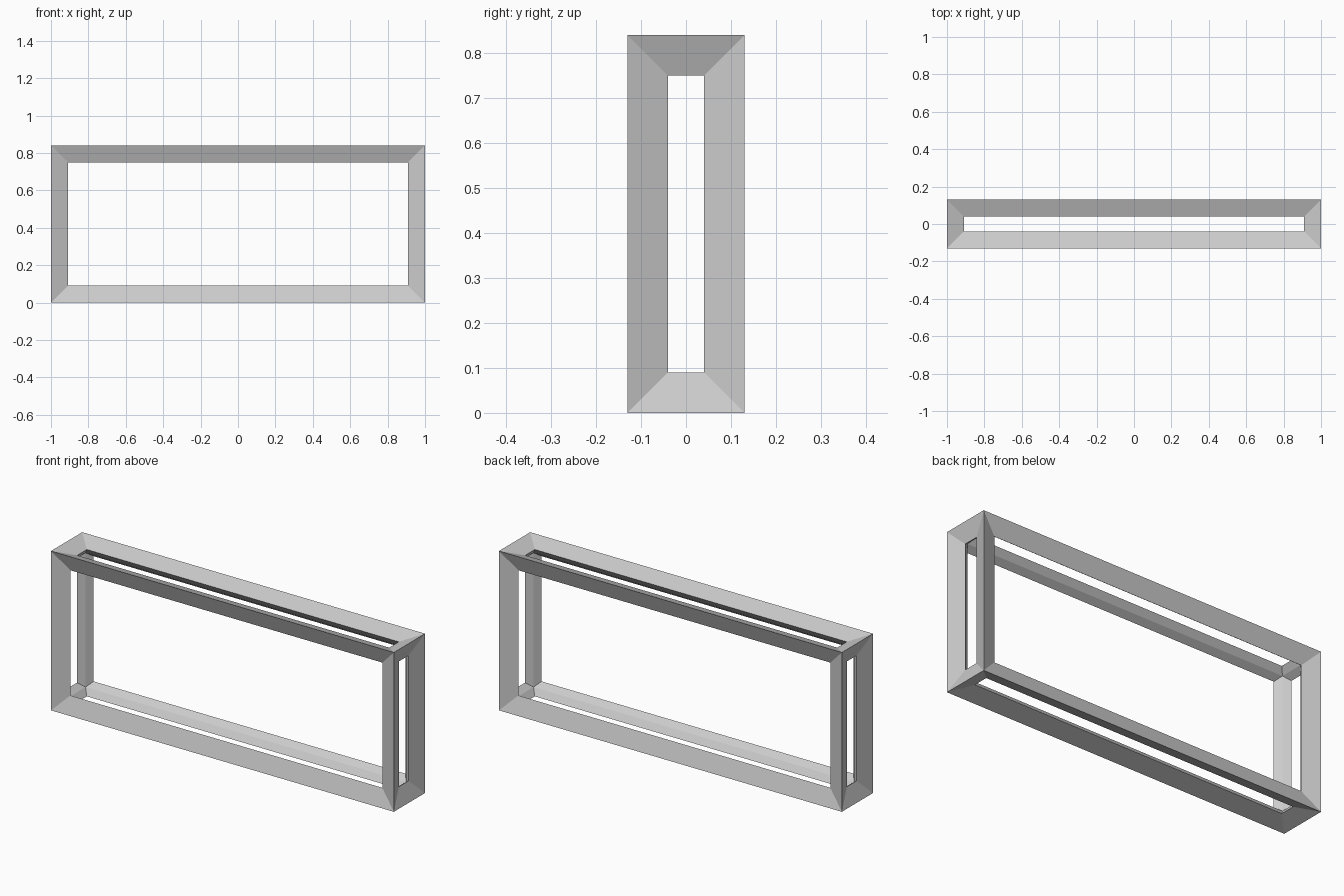
import bpy
import bmesh
import math
from mathutils import Matrix

if "Cube" in bpy.data.objects:
    bpy.data.objects.remove(bpy.data.objects["Cube"])

W, D, H = 2.0, 0.26, 0.84      # overall size
BAR = 0.09                     # visible bar width
# The modifier pushes corners out by T/2 along the diagonal and insets faces by T/2
T = BAR / (0.5 + 0.5 / math.sqrt(3))
GROW = T / math.sqrt(3)        # total growth per axis

# Base box, shrunk so the finished bars reach the overall size
bm = bmesh.new()
bmesh.ops.create_cube(bm, size=1.0)
bmesh.ops.transform(bm, verts=bm.verts, matrix=Matrix.Translation((0, 0, H / 2))
                    @ Matrix.Diagonal((W - GROW, D - GROW, H - GROW, 1)))
mesh = bpy.data.meshes.new("box_frame")
bm.to_mesh(mesh)
bm.free()

frame = bpy.data.objects.new("box_frame", mesh)
bpy.context.collection.objects.link(frame)

# Open bars with faces sloping into each opening
wire = frame.modifiers.new("bars", 'WIREFRAME')
wire.thickness = T
wire.offset = 0.0
wire.use_even_offset = True
wire.use_relative_offset = False
wire.use_replace = True
